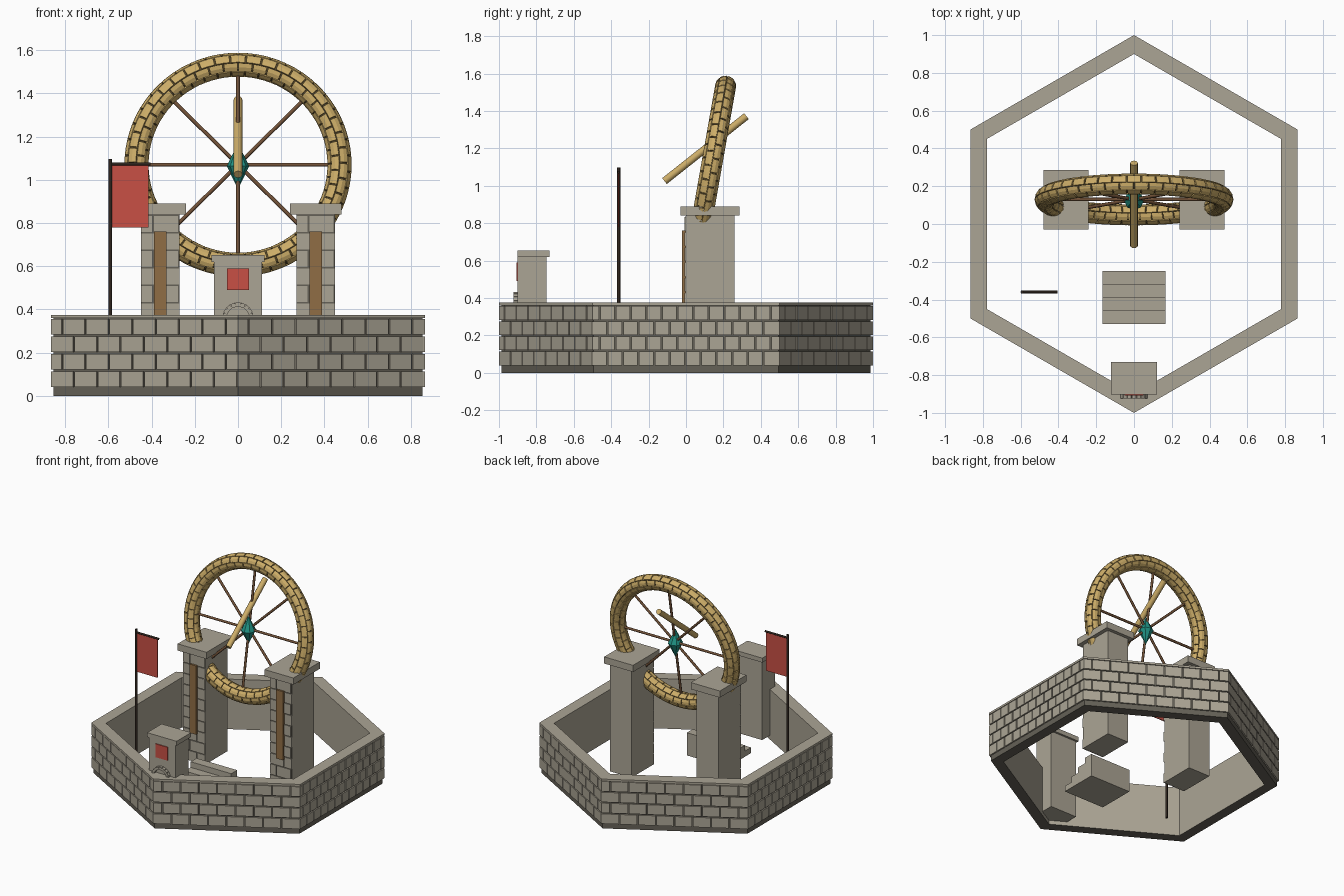
import bpy, bmesh, math
from mathutils import Vector, Matrix

cube = bpy.data.objects.get("Cube")
if cube:
    bpy.data.objects.remove(cube, do_unlink=True)


def material(name, *rgb):
    m = bpy.data.materials.new(name)
    m.use_nodes = True
    m.diffuse_color = (*rgb, 1)
    m.node_tree.nodes["Principled BSDF"].inputs["Base Color"].default_value = (*rgb, 1)
    return m


STONE = material("stone", 0.41, 0.375, 0.30)
MORTAR = material("mortar", 0.13, 0.12, 0.095)
STRAW = material("straw", 0.61, 0.42, 0.14)
BINDING = material("dark_binding", 0.08, 0.055, 0.02)
WOOD = material("wood", 0.28, 0.155, 0.06)
SPOKE = material("spoke_brown", 0.17, 0.085, 0.04)
RED = material("red_cloth", 0.58, 0.08, 0.06)
TEAL = material("teal_crystal", 0.015, 0.30, 0.24)
IRON = material("dark_pole", 0.026, 0.017, 0.012)
GROUND = 0.03


def finish(name, bm, *mats):
    bmesh.ops.recalc_face_normals(bm, faces=bm.faces)
    me = bpy.data.meshes.new(name)
    bm.to_mesh(me)
    bm.free()
    for m in mats:
        me.materials.append(m)
    ob = bpy.data.objects.new(name, me)
    bpy.context.collection.objects.link(ob)
    return ob


def add_box(bm, lo, hi, matrix=Matrix()):
    lo, hi = Vector(lo), Vector(hi)
    size = Matrix.Diagonal((*(hi - lo), 1))
    bmesh.ops.create_cube(bm, size=1, matrix=matrix @ Matrix.Translation((lo + hi) / 2) @ size)


def box(name, lo, hi, mat):
    bm = bmesh.new()
    add_box(bm, lo, hi)
    return finish(name, bm, mat)


def rod(name, a, b, radius, mat, sides=10):
    a, b = Vector(a), Vector(b)
    bm = bmesh.new()
    turn = (b - a).to_track_quat('Z', 'Y').to_matrix().to_4x4()
    bmesh.ops.create_cone(bm, cap_ends=True, segments=sides, radius1=radius, radius2=radius,
                          depth=(b - a).length, matrix=Matrix.Translation((a + b) / 2) @ turn)
    ob = finish(name, bm, mat)
    for p in ob.data.polygons:
        p.use_smooth = len(p.vertices) == 4
    return ob


def add_courses(bm, half, z0, rows, step, length, depth, matrix=Matrix(), gap=0.008):
    """Staggered bricks on a strip; local x runs outward, local y along the strip."""
    for r in range(rows):
        y = -half - (length / 2 if r % 2 else 0)
        while y < half - gap:
            a, b = max(y, -half), min(y + length - gap, half)
            if b - a > gap:
                z = z0 + r * step
                add_box(bm, (depth[0], a, z), (depth[1], b, z + step - gap), matrix)
            y += length


# Hexagonal wall: closed ring section, mortar on the outside and underneath
bm = bmesh.new()
section = [(0.987, 0), (0.987, 0.36), (1, 0.36), (1, 0.375), (0.9, 0.375), (0.9, 0)]
loops = []
for r, z in section:
    angles = [math.radians(30 + 60 * k) for k in range(6)]
    loops.append([bm.verts.new((r * math.cos(a), r * math.sin(a), z)) for a in angles])
for i in range(len(section)):
    p, q = loops[i], loops[(i + 1) % len(section)]
    for k in range(6):
        f = bm.faces.new((p[k], p[k - 1], q[k - 1], q[k]))
        f.material_index = 1 if i in (0, 5) else 0
finish("hexagon_wall", bm, STONE, MORTAR)

bm = bmesh.new()
for k in range(6):
    length = 1 / 12 if k % 3 == 0 else 1 / 8
    add_courses(bm, 0.5, 0.04, 4, 0.081, length, (0.845, 0.865),
                Matrix.Rotation(math.radians(60 * k), 4, 'Z'))
finish("wall_bricks", bm, STONE)

# Two pillars with caps, brick fronts and planks
for side, s in (("right", -1), ("left", 1)):
    x = 0.36 * s
    box(side + "_pillar", (x - 0.09, 0, GROUND), (x + 0.09, 0.26, 0.84), STONE)
    box(side + "_pillar_cap", (x - 0.12, -0.03, 0.84), (x + 0.12, 0.285, 0.89), STONE)
    face = Matrix.Translation((x, 0, 0)) @ Matrix.Rotation(-math.pi / 2, 4, 'Z')
    box(side + "_pillar_mortar", (x - 0.088, -0.003, GROUND), (x + 0.088, 0.01, 0.838), MORTAR)
    bm = bmesh.new()
    add_courses(bm, 0.09, GROUND, 10, 0.081, 0.12, (-0.01, 0.008), face)
    finish(side + "_pillar_bricks", bm, STONE)
    box(side + "_plank", (x - 0.028, -0.022, 0.245), (x + 0.028, 0, 0.76), WOOD)

# Front pedestal with a red plate and a little stone arch
box("pedestal", (-0.11, -0.9, GROUND), (0.11, -0.745, 0.62), STONE)
box("pedestal_cap", (-0.122, -0.902, 0.62), (0.122, -0.73, 0.653), STONE)
box("pedestal_plate", (-0.05, -0.907, 0.49), (0.05, -0.9, 0.59), RED)
bm = bmesh.new()
for i in range(9):
    spin = Matrix.Translation((0, -0.91, 0.36)) @ Matrix.Rotation(math.radians(20 * i - 80), 4, 'Y')
    add_box(bm, (-0.0105, -0.013, 0.052), (0.0105, 0.013, 0.072), spin)
finish("pedestal_arch", bm, STONE)

# Steps rising toward the back
bm = bmesh.new()
for i in range(4):
    add_box(bm, (-0.168, -0.53 + 0.07 * i, GROUND), (0.168, -0.46 + 0.07 * i, 0.0725 + 0.0425 * i))
finish("steps", bm, STONE)

# Flag
rod("flag_pole", (-0.591, -0.36, GROUND), (-0.591, -0.36, 1.097), 0.009, IRON)
rod("flag_crossbar", (-0.597, -0.36, 1.073), (-0.405, -0.36, 1.073), 0.007, IRON)
box("flag", (-0.588, -0.363, 0.78), (-0.415, -0.357, 1.067), RED)

# Leaning wheel: dark core wrapped in staggered straw bundles
MAJOR, MINOR, BUNDLES, STRIPS = 0.47, 0.051, 42, 8
CENTRE = Vector((0, 0.13, 1.07))
LEAN = Matrix.Translation(CENTRE) @ Matrix.Rotation(math.radians(-10), 4, 'X')


def on_ring(u, v, r):
    d = MAJOR + r * math.cos(v)
    return LEAN @ Vector((d * math.cos(u), r * math.sin(v), d * math.sin(u)))


bm = bmesh.new()
NU, NV = 84, 12
grid = [[bm.verts.new(on_ring(math.tau * i / NU, math.tau * j / NV, 0.049))
         for j in range(NV)] for i in range(NU)]
for i in range(NU):
    for j in range(NV):
        bm.faces.new((grid[i - 1][j - 1], grid[i][j - 1], grid[i][j], grid[i - 1][j]))
finish("wheel_core", bm, BINDING)

bm = bmesh.new()
for j in range(STRIPS):
    v0 = math.tau * j / STRIPS
    vs = [v0 + math.tau / STRIPS * t for t in (0.03, 0.5, 0.97)]
    for i in range(BUNDLES):
        start = i + 0.5 * (j % 2)
        us = [math.tau * (start + t) / BUNDLES for t in (0.05, 0.5, 0.95)]
        patch = [[bm.verts.new(on_ring(u, v, MINOR)) for v in vs] for u in us]
        for a in range(2):
            for b in range(2):
                bm.faces.new((patch[a][b], patch[a + 1][b], patch[a + 1][b + 1], patch[a][b + 1]))
straw = finish("wheel_straw", bm, STRAW)
mod = straw.modifiers.new("thickness", 'SOLIDIFY')
mod.thickness, mod.offset = 0.01, 0

for k in range(4):
    a = math.pi * k / 4
    tip = Vector((math.cos(a), 0, math.sin(a))) * MAJOR
    rod("wheel_spokes_%d" % (k + 1), LEAN @ -tip, LEAN @ tip, 0.009, SPOKE, 8)

# Crystal hub and slanted axle pole
bm = bmesh.new()
for s in (-1, 1):
    bmesh.ops.create_cone(bm, segments=8, radius1=0.052, radius2=0, depth=0.105,
                          matrix=Matrix.Translation((0, 0.125, 1.063 + 0.0525 * s))
                          @ Matrix.Rotation(0 if s > 0 else math.pi, 4, 'X'))
bmesh.ops.remove_doubles(bm, verts=bm.verts, dist=0.0005)
finish("crystal_hub", bm, TEAL)
rod("axle_pole", (0, -0.115, 1.025), (0, 0.323, 1.372), 0.02, STRAW, 12)
